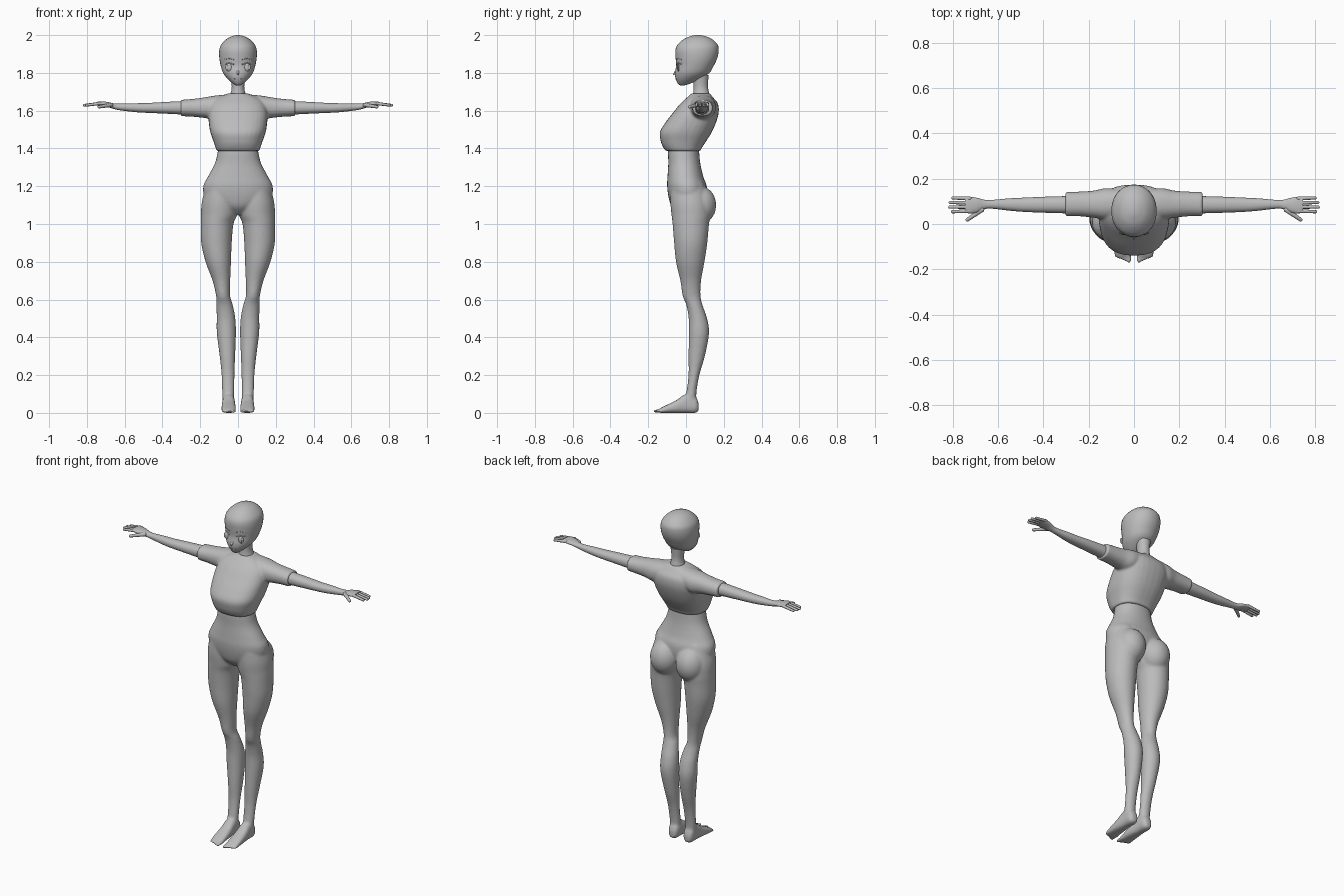
import bpy, bmesh, math
from mathutils import Vector, Matrix
from mathutils.bvhtree import BVHTree

grey = bpy.data.materials.new("plain grey")
grey.diffuse_color = (0.5, 0.5, 0.5, 1)


def spline(keys, steps):
    """Catmull-Rom through the key rings."""
    out = []
    for i in range(len(keys) - 1):
        p = [keys[max(0, min(len(keys) - 1, i + k))] for k in (-1, 0, 1, 2)]
        for s in range(steps):
            t = s / steps
            out.append([0.5 * (2 * b + (c - a) * t + (2 * a - 5 * b + 4 * c - d) * t * t
                               + (3 * b - a - 3 * c + d) * t ** 3) for a, b, c, d in zip(*p)])
    return out + [list(keys[-1])]


def loft(bm, keys, axis="z", power=2.0, sides=32, steps=5):
    """Skin oval rings (t, u0, u1, v0, v1) along an axis and cap both ends."""
    put = {"z": lambda t, u, v: (u, v, t), "x": lambda t, u, v: (t, u, v),
           "y": lambda t, u, v: (u, t, v)}[axis]
    rings = []
    for t, u0, u1, v0, v1 in spline(keys, steps):
        ring = []
        for k in range(sides):
            a = 2 * math.pi * k / sides
            c, s = math.cos(a), math.sin(a)
            c = math.copysign(abs(c) ** (2 / power), c)
            s = math.copysign(abs(s) ** (2 / power), s)
            ring.append(bm.verts.new(put(t, (u0 + u1 + (u1 - u0) * c) / 2, (v0 + v1 + (v1 - v0) * s) / 2)))
        rings.append(ring)
    for a, b in zip(rings, rings[1:]):
        for k in range(sides):
            j = (k + 1) % sides
            bm.faces.new((a[k], a[j], b[j], b[k]))
    bm.faces.new(rings[0])
    bm.faces.new(rings[-1])


def ball(bm, centre, size):
    m = Matrix.Translation(centre) @ Matrix.Diagonal((*size, 1))
    bmesh.ops.create_uvsphere(bm, u_segments=24, v_segments=14, radius=1, matrix=m)


def capsule(bm, a, b, r, tip=0.8):
    a, b = Vector(a), Vector(b)
    vs = bmesh.ops.create_uvsphere(bm, u_segments=12, v_segments=9, radius=r)["verts"]
    m = Matrix.Translation(a) @ (b - a).to_track_quat("Z", "Y").to_matrix().to_4x4()
    for v in vs:
        if v.co.z > 0:
            v.co = v.co * tip + Vector((0, 0, (b - a).length - r * tip))
        v.co = m @ v.co


def mirror(bm):
    geo = bmesh.ops.duplicate(bm, geom=bm.verts[:] + bm.edges[:] + bm.faces[:])["geom"]
    for v in geo:
        if isinstance(v, bmesh.types.BMVert):
            v.co.x *= -1


def finish(bm, name, voxel=0, smooth=0):
    bmesh.ops.recalc_face_normals(bm, faces=bm.faces)
    me = bpy.data.meshes.new(name)
    bm.to_mesh(me)
    bm.free()
    ob = bpy.data.objects.new(name, me)
    bpy.context.collection.objects.link(ob)
    if voxel:
        r = ob.modifiers.new("blend", "REMESH")
        r.mode, r.voxel_size = "VOXEL", voxel
        s = ob.modifiers.new("soften", "SMOOTH")
        s.factor, s.iterations = 0.5, smooth
        ev = ob.evaluated_get(bpy.context.evaluated_depsgraph_get())
        ob.data = bpy.data.meshes.new_from_object(ev)
        ob.modifiers.clear()
    ob.data.materials.clear()
    ob.data.materials.append(grey)
    bpy.ops.object.select_all(action="DESELECT")
    ob.select_set(True)
    bpy.context.view_layer.objects.active = ob
    bpy.ops.object.shade_smooth_by_angle(angle=math.radians(50))
    return ob


# legs, buttocks and feet, mirrored
bm = bmesh.new()
loft(bm, [(1.22, -.165, -.02, -.08, .09), (1.12, -.191, 0, -.083, .125),
          (1.05, -.196, -.004, -.077, .13), (1.0, -.197, -.024, -.071, .122),
          (.9, -.195, -.033, -.063, .113), (.8, -.172, -.037, -.053, .098),
          (.7, -.135, -.041, -.03, .08), (.62, -.116, -.042, -.018, .077),
          (.57, -.114, -.027, .002, .088), (.5, -.113, -.014, .014, .112),
          (.42, -.112, -.011, .015, .122), (.3, -.097, -.015, .013, .1),
          (.2, -.087, -.019, .013, .071), (.1, -.084, -.02, 0, .055), (.04, -.08, -.022, -.02, .06)])
ball(bm, (-.086, .076, 1.1), (.084, .084, .1))
loft(bm, [(.067, -.065, -.034, .012, .05), (.05, -.08, -.02, 0, .085), (0, -.083, -.017, 0, .1),
          (-.05, -.086, -.013, 0, .068), (-.1, -.088, -.011, 0, .043),
          (-.13, -.086, -.012, 0, .028), (-.145, -.08, -.016, .002, .02)], "y", 2.6)
for i in range(5):
    x = -.021 - i * .0148
    capsule(bm, (x, -.12, .012), (x, -.174 + i * .006, .008), .0115 if i == 0 else .008)
mirror(bm)
# hips and waist
loft(bm, [(1.43, -.1, .1, -.09, .07), (1.38, -.108, .108, -.095, .07),
          (1.32, -.123, .123, -.094, .076), (1.25, -.16, .16, -.098, .092),
          (1.2, -.184, .184, -.1, .11), (1.14, -.175, .175, -.092, .11),
          (1.09, -.11, .11, -.075, .09), (1.05, -.03, .03, -.035, .05)], power=2.15)
finish(bm, "lower_body", .0065, 8)

# cropped shirt with short sleeves
bm = bmesh.new()
loft(bm, [(-.04, .03, .15, 1.59, 1.687), (-.12, .02, .158, 1.555, 1.68),
          (-.18, .028, .147, 1.562, 1.67), (-.24, .034, .143, 1.568, 1.662),
          (-.303, .034, .141, 1.571, 1.657)], "x", 2.2)
mirror(bm)
loft(bm, [(1.387, -.113, .113, -.108, .077), (1.41, -.121, .121, -.123, .088),
          (1.44, -.131, .131, -.134, .108), (1.487, -.147, .147, -.138, .137),
          (1.54, -.155, .155, -.107, .16), (1.59, -.157, .157, -.068, .173),
          (1.635, -.145, .145, -.032, .17), (1.665, -.115, .115, 0, .148),
          (1.692, -.05, .05, .03, .125)], power=2.45)
finish(bm, "shirt", .0065, 4)

# arms with palms, fingers and thumbs
bm = bmesh.new()
loft(bm, [(-.25, .045, .125, 1.578, 1.65), (-.3, .047, .123, 1.58, 1.65),
          (-.4, .05, .12, 1.585, 1.645), (-.49, .054, .116, 1.589, 1.64),
          (-.55, .059, .113, 1.593, 1.639), (-.63, .068, .106, 1.603, 1.637),
          (-.66, .065, .107, 1.61, 1.639), (-.69, .052, .115, 1.619, 1.646),
          (-.72, .046, .12, 1.625, 1.649), (-.745, .05, .119, 1.63, 1.648)], "x", 2.2, 24)
for i, end in enumerate((-.808, -.82, -.818, -.806)):
    y = .057 + i * .0185
    capsule(bm, (-.725, y, 1.639), (end, y - .003 + i * .002, 1.628), .0088)
capsule(bm, (-.672, .063, 1.63), (-.742, .014, 1.619), .0115, .7)
mirror(bm)
finish(bm, "arms_and_hands")

# neck
bm = bmesh.new()
loft(bm, [(1.65, -.06, .06, .03, .13), (1.69, -.04, .04, .038, .123),
          (1.73, -.033, .033, .041, .116), (1.79, -.04, .04, .038, .12)], sides=24)
finish(bm, "neck")

# head with a pointed chin and a small nose
bm = bmesh.new()
loft(bm, [(1.733, -.01, .01, -.03, -.012), (1.744, -.028, .028, -.043, .025),
          (1.77, -.057, .057, -.055, .08), (1.8, -.079, .079, -.058, .124),
          (1.84, -.092, .092, -.052, .148), (1.88, -.099, .099, -.055, .166),
          (1.92, -.099, .099, -.056, .173), (1.95, -.089, .089, -.044, .167),
          (1.98, -.06, .06, -.01, .136), (1.995, -.029, .029, .026, .1),
          (2.0, -.006, .006, .05, .07)], power=2.1, sides=40)
tree = BVHTree.FromBMesh(bm)
capsule(bm, (0, -.048, 1.812), (0, -.066, 1.79), .009, .5)
finish(bm, "head")


def on_face(x, z, lift=0.0):
    return Vector((x, tree.ray_cast(Vector((x, -1, z)), Vector((0, 1, 0)))[0].y - lift, z))


# eyes with iris plates, lashes and brows
bm = bmesh.new()
ball(bm, on_face(-.046, 1.829), (.021, .005, .021))
ball(bm, on_face(-.045, 1.828, .003), (.012, .004, .016))
for z, r in ((1.849, .0035), (1.874, .0025)):
    pts = [on_face(x, z + dz) for x, dz in ((-.024, -.003), (-.046, .003), (-.07, -.003))]
    for a, b in zip(pts, pts[1:]):
        capsule(bm, a, b, r)
mirror(bm)
finish(bm, "eyes_and_brows")

# mouth
bm = bmesh.new()
capsule(bm, on_face(-.02, 1.768), on_face(0, 1.766), .0025)
mirror(bm)
finish(bm, "mouth")
